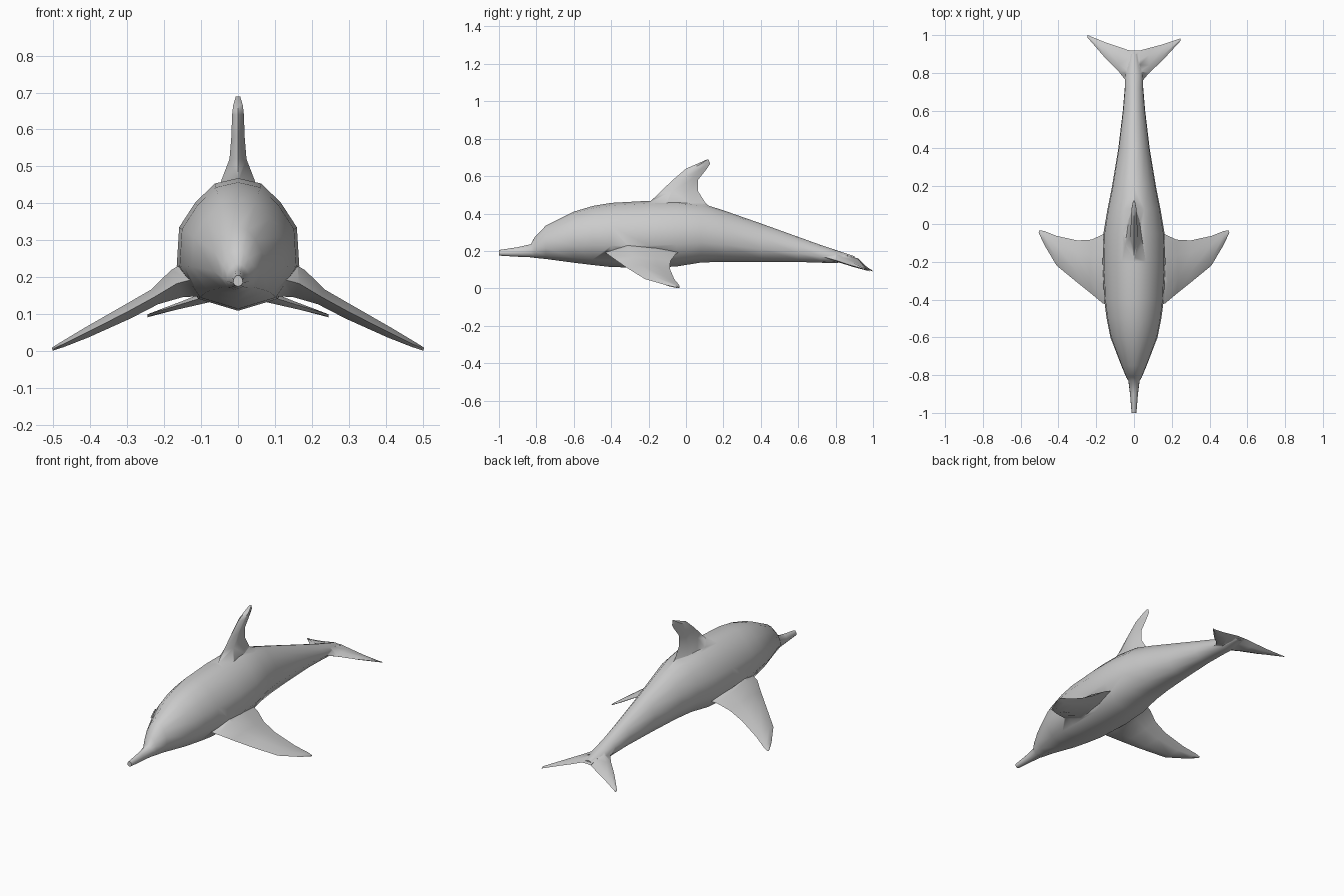
import bpy, bmesh
from mathutils import Vector


def loft(name, rings):
    """Skin a list of equal-length closed rings and cap both ends."""
    bm = bmesh.new()
    loops = [[bm.verts.new(p) for p in r] for r in rings]
    n = len(loops[0])
    for a, b in zip(loops, loops[1:]):
        for i in range(n):
            bm.faces.new((a[i], a[(i + 1) % n], b[(i + 1) % n], b[i]))
    bm.faces.new(loops[0])
    bm.faces.new(loops[-1])
    bmesh.ops.recalc_face_normals(bm, faces=bm.faces[:])
    me = bpy.data.meshes.new(name)
    bm.to_mesh(me)
    bm.free()
    ob = bpy.data.objects.new(name, me)
    bpy.context.collection.objects.link(ob)
    return ob


def blade(lead, trail, thick, normal):
    """Foil-shaped ring between a leading and a trailing edge point."""
    a, b, n = Vector(lead), Vector(trail), Vector(normal) * thick
    m, q = a.lerp(b, 0.3), a.lerp(b, 0.72)
    return [a, m + n, q + n * 0.6, b, q - n * 0.6, m - n]


# body: y, half width, bottom z, top z
stations = [
    (-1.0, 0.013, 0.175, 0.205), (-0.90, 0.021, 0.169, 0.22),
    (-0.83, 0.030, 0.166, 0.236), (-0.81, 0.042, 0.163, 0.272),
    (-0.75, 0.067, 0.157, 0.335), (-0.60, 0.125, 0.137, 0.41),
    (-0.50, 0.145, 0.125, 0.44), (-0.40, 0.158, 0.114, 0.457),
    (-0.20, 0.166, 0.109, 0.468), (-0.05, 0.162, 0.117, 0.468),
    (0.08, 0.140, 0.138, 0.455), (0.20, 0.116, 0.142, 0.417),
    (0.40, 0.083, 0.141, 0.347), (0.60, 0.059, 0.141, 0.275),
    (0.72, 0.049, 0.137, 0.232), (0.80, 0.047, 0.135, 0.205),
    (0.90, 0.020, 0.150, 0.172),
]
half = [(0.38, 0.92), (0.70, 0.63), (0.96, 0.26), (1, -0.33), (0.65, -0.82)]
section = [(0, 1)] + half + [(0, -1)] + [(-x, z) for x, z in reversed(half)]
body = loft("dolphin_body", [
    [(w * x, y, (lo + hi) / 2 + (hi - lo) / 2 * z) for x, z in section]
    for y, w, lo, hi in stations])

parts = []

# dorsal fin: z at front, y front, y back, half thickness
dorsal = [(0.38, -0.24, 0.20, 0.085), (0.455, -0.20, 0.105, 0.048),
          (0.52, -0.133, 0.064, 0.023), (0.58, -0.07, 0.064, 0.018),
          (0.64, 0.0, 0.112, 0.016), (0.666, 0.06, 0.129, 0.013),
          (0.689, 0.112, 0.121, 0.006)]
parts.append(loft("dorsal_fin", [
    blade((0, y0, z), (0, y1, z), t, (1, 0, 0)) for z, y0, y1, t in dorsal]))

# flippers: x, y front, y back, z, half thickness
flipper = [(0.08, -0.45, -0.02, 0.205, 0.060), (0.165, -0.42, -0.055, 0.183, 0.040),
           (0.225, -0.37, -0.083, 0.147, 0.022), (0.30, -0.31, -0.087, 0.106, 0.020),
           (0.41, -0.22, -0.063, 0.050, 0.014), (0.475, -0.11, -0.037, 0.018, 0.008),
           (0.503, -0.05, -0.033, 0.005, 0.004)]
# tail flukes: the two tips reach slightly different lengths
fluke = [(-0.03, 0.72, 0.916, 0.165, 0.020), (0.03, 0.74, 0.918, 0.163, 0.020),
         (0.08, 0.80, 0.932, 0.146, 0.016), (0.15, 0.865, 0.95, 0.124, 0.010),
         (0.245, 0.968, 0.982, 0.095, 0.003)]
for side, tag, reach in ((1, "right", 0.0), (-1, "left", 0.018)):
    parts.append(loft("flipper_" + tag, [
        blade((side * x, y0, z), (side * x, y1, z), t, (side * 0.4, 0, 0.92))
        for x, y0, y1, z, t in flipper]))
    parts.append(loft("fluke_" + tag, [
        blade((side * x, y0 + reach * max(x, 0) / 0.245, z + 0.004),
              (side * x, y1 + reach * max(x, 0) / 0.245, z - 0.004), t, (0, 0, 1))
        for x, y0, y1, z, t in fluke]))

# merge the fins into one skin
bpy.context.view_layer.objects.active = body
body.select_set(True)
for p in parts:
    mod = body.modifiers.new("merge", "BOOLEAN")
    mod.operation = "UNION"
    mod.solver = "EXACT"
    mod.object = p
    bpy.ops.object.modifier_apply(modifier=mod.name)
    bpy.data.objects.remove(p)
bpy.ops.object.shade_smooth_by_angle(angle=1.05)
